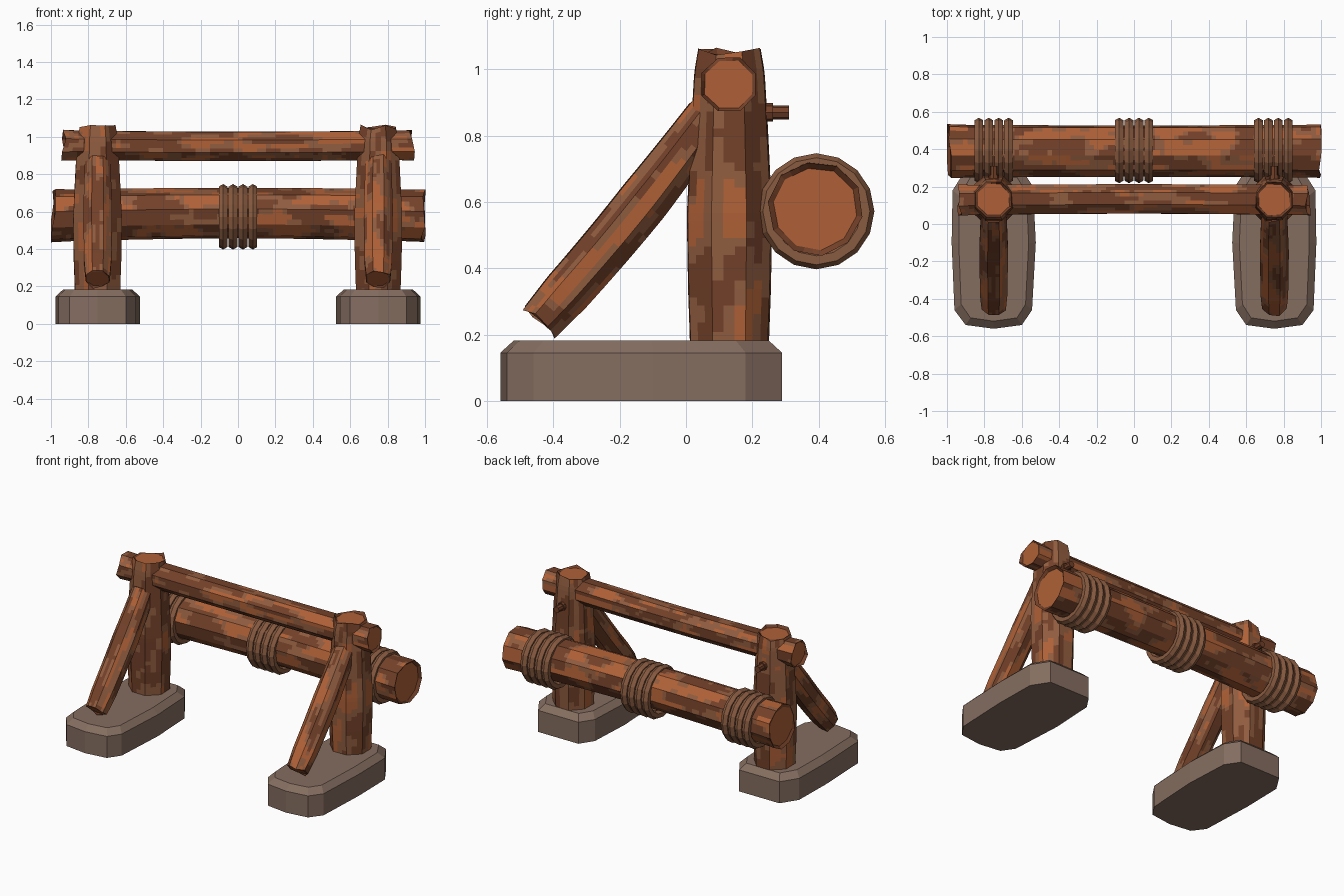
import bpy, bmesh, math, random
from mathutils import Vector, noise

random.seed(7)
if "Cube" in bpy.data.objects:
    bpy.data.objects.remove(bpy.data.objects["Cube"], do_unlink=True)


def material(name, rgb):
    m = bpy.data.materials.new(name)
    m.use_nodes = True
    m.diffuse_color = (*rgb, 1)
    bsdf = m.node_tree.nodes["Principled BSDF"]
    bsdf.inputs["Base Color"].default_value = (*rgb, 1)
    bsdf.inputs["Roughness"].default_value = 0.9
    return m


DARK = material("dark red brown wood", (0.17, 0.052, 0.022))
BROWN = material("brown wood", (0.28, 0.108, 0.05))
ORANGE = material("orange wood", (0.43, 0.118, 0.038))
ROPE = material("rope brown", (0.25, 0.105, 0.052))
STONE = material("grey brown stone", (0.235, 0.155, 0.118))


def finish(bm, name, mats):
    bmesh.ops.recalc_face_normals(bm, faces=bm.faces)
    mesh = bpy.data.meshes.new(name)
    bm.to_mesh(mesh)
    bm.free()
    for m in mats:
        mesh.materials.append(m)
    ob = bpy.data.objects.new(name, mesh)
    bpy.context.collection.objects.link(ob)
    return ob


def blend(profile, t):
    """Radius at t from a short list of (t, radius)."""
    for (t0, r0), (t1, r1) in zip(profile, profile[1:]):
        if t <= t1:
            return r0 + (r1 - r0) * (t - t0) / (t1 - t0)
    return profile[-1][1]


def log(name, start, end, profile, sides, low, high, bend=(0, 0, 0), ragged=0.012):
    """Faceted log with streaks of bark and bare orange ends."""
    start, end, bend = Vector(start), Vector(end), Vector(bend)
    axis = end - start
    length = axis.length
    axis.normalize()
    u = axis.orthogonal().normalized()
    if abs(axis.x) < 0.5:
        u = Vector((1, 0, 0))
    v = axis.cross(u)
    steps, sub = int(length / 0.025), 3
    n = sides * sub
    wobble = [random.uniform(0.97, 1.03) for _ in range(sides)]
    chips = [[random.uniform(-1, 1) * ragged for _ in range(sides)] for _ in range(2)]
    tone = [random.uniform(-0.16, 0.16) for _ in range(sides)]
    seed = Vector([random.uniform(0, 50) for _ in range(3)])

    def around(values, k):
        i, f = divmod(k, sub)
        return values[i % sides] * (1 - f / sub) + values[(i + 1) % sides] * f / sub

    angles = [2 * math.pi * (i + 0.5) / sides for i in range(sides)]
    cx = [math.cos(a) * w for a, w in zip(angles, wobble)]
    cy = [math.sin(a) * w for a, w in zip(angles, wobble)]

    def point(t, k, scale=1.0, shift=0.0):
        r = blend(profile, t) * scale
        centre = start + axis * (length * t + shift) + bend * math.sin(math.pi * t)
        return centre + u * around(cx, k) * r + v * around(cy, k) * r

    bm = bmesh.new()
    rings = []
    for s in range(steps + 1):
        t = s / steps
        shift = [around(chips[0], k) * max(0, 1 - t * 12)
                 + around(chips[1], k) * max(0, 1 - (1 - t) * 12) for k in range(n)]
        rings.append([bm.verts.new(point(t, k, 1, shift[k])) for k in range(n)])
    for s in range(steps):
        for k in range(n):
            j = (k + 1) % n
            f = bm.faces.new((rings[s][k], rings[s][j], rings[s + 1][j], rings[s + 1][k]))
            where = Vector((s / steps * length * 5, around(cx, k) * 1.8, around(cy, k) * 1.8))
            value = noise.noise(where + seed) + tone[k // sub]
            value += 0.3 * noise.noise(where * 3 + seed)
            f.material_index = 0 if value < low else 2 if value > high else 1
    # Chipped rim and flat sawn end
    for t, ring, side in ((0, rings[0], 1), (1, rings[-1], -1)):
        inner = [bm.verts.new(point(t, k, 0.88, side * ragged * 0.4)) for k in range(n)]
        for k in range(n):
            j = (k + 1) % n
            bm.faces.new((ring[k], ring[j], inner[j], inner[k])).material_index = 0
        bm.faces.new(inner).material_index = 2
    return finish(bm, name, (DARK, BROWN, ORANGE))


def foot(name, x, s):
    """Bevelled stone slab with clipped corners."""
    outline = [(0.22, 0.18), (0.15, 0.29), (-0.15, 0.29), (-0.21, 0.2), (-0.225, -0.1),
               (-0.205, -0.46), (-0.15, -0.54), (0, -0.56), (0.15, -0.54),
               (0.21, -0.46), (0.225, -0.1)]
    bm = bmesh.new()
    layers = []
    for z, k, m in ((0, 1, 1), (0.145, 1, 1), (0.182, 0.83, 0.905)):
        layers.append([bm.verts.new((x + s * px * k, -0.135 + (py + 0.135) * m, z))
                       for px, py in outline])
    n = len(outline)
    for a, b in zip(layers, layers[1:]):
        for i in range(n):
            j = (i + 1) % n
            bm.faces.new((a[i], a[j], b[j], b[i]))
    bm.faces.new(layers[0])
    bm.faces.new(layers[-1])
    return finish(bm, name, (STONE,))


def rope_ring(name, x):
    bpy.ops.mesh.primitive_torus_add(
        major_segments=16, minor_segments=6, major_radius=0.148, minor_radius=0.027,
        location=(x, 0.393, 0.572), rotation=(0, math.pi / 2, 0))
    ob = bpy.context.object
    ob.name = name
    ob.data.materials.append(ROPE)
    for p in ob.data.polygons:
        p.use_smooth = False


def peg(name, x, y0, y1, r):
    bpy.ops.mesh.primitive_cylinder_add(
        vertices=8, radius=r, depth=y1 - y0,
        location=(x, (y0 + y1) / 2, 0.87), rotation=(math.pi / 2, 0, 0))
    ob = bpy.context.object
    ob.name = name
    ob.data.materials.append(DARK)


# Supports, mirrored left and right
for side, s in (("left", 1), ("right", -1)):
    x = 0.75 * s
    foot(side + "_stone_foot", x, s)
    log(side + "_post", (x, 0.13, 0.16), (x, 0.13, 1.05),
        [(0, 0.128), (0.2, 0.135), (0.45, 0.139), (0.75, 0.125), (0.93, 0.115), (1, 0.102)],
        8, -0.16, 0.24, ragged=0.016)
    log(side + "_brace", (x, -0.44, 0.237), (x, 0.07, 0.86),
        [(0, 0.07), (0.15, 0.079), (0.6, 0.083), (1, 0.074)],
        8, -0.08, 0.2, bend=(0, 0.008, -0.008))
    peg(side + "_peg", x, 0.2, 0.31, 0.021)
    peg(side + "_peg_collar", x, 0.2, 0.262, 0.028)

# Horizontal logs
log("top_beam", (-0.93, 0.13, 0.955), (0.93, 0.13, 0.955),
    [(0, 0.09), (0.05, 0.086), (0.5, 0.085), (0.95, 0.086), (1, 0.088)],
    8, 0.04, 0.28, bend=(0, 0.006, -0.006), ragged=0.016)
log("hanging_log", (-0.99, 0.388, 0.578), (0.99, 0.388, 0.578),
    [(0, 0.146), (0.06, 0.142), (0.5, 0.138), (0.94, 0.142), (1, 0.144)],
    10, -0.04, 0.14, bend=(0, 0, 0.014), ragged=0.016)

# Rope bindings in groups of four
for place, x in (("right", -0.75), ("middle", 0), ("left", 0.745)):
    for i in range(4):
        rope_ring(f"{place}_rope_ring_{i + 1}", x + (i - 1.5) * 0.053)
